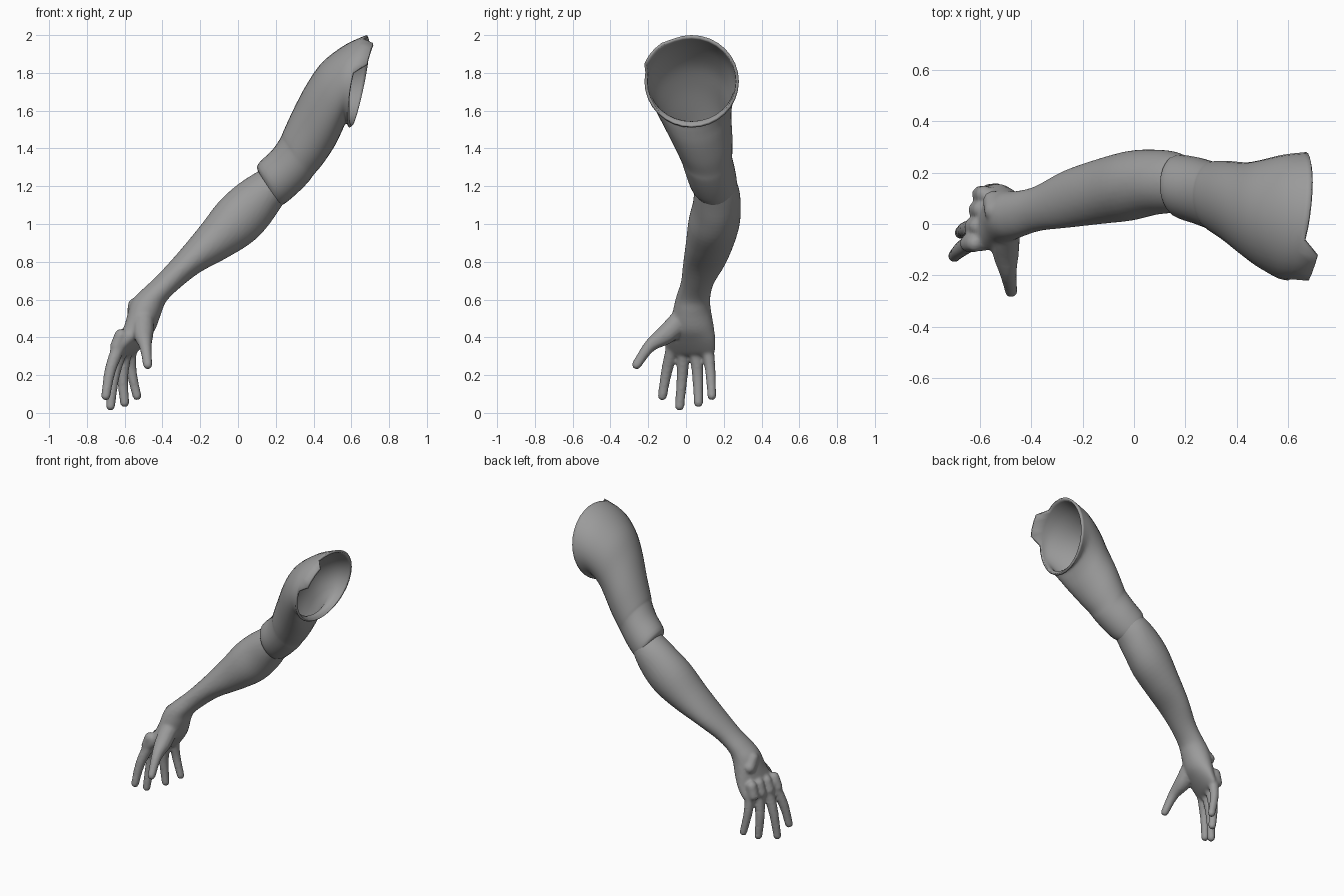
import bpy, bmesh, math
from mathutils import Vector

default = bpy.data.objects.get("Cube")
if default:
    bpy.data.objects.remove(default)

GREY = (0.33, 0.33, 0.33, 1)
skin = bpy.data.materials.new("plain grey")
skin.use_nodes = True
skin.diffuse_color = GREY
skin.node_tree.nodes["Principled BSDF"].inputs["Base Color"].default_value = GREY


def spline(rows, steps):
    """Pass a smooth curve through rows of equal length."""
    out = []
    last = len(rows) - 1
    for i in range(last):
        a, b = rows[max(i - 1, 0)], rows[i]
        c, d = rows[i + 1], rows[min(i + 2, last)]
        for k in range(steps):
            t = k / steps
            out.append([q + t / 2 * (r - p + t * (2*p - 5*q + 4*r - s + t * (3*(q - r) + s - p)))
                        for p, q, r, s in zip(a, b, c, d)])
    return out + [rows[last]]


def loft(bm, rows, sides, close_start, steps=4):
    """Skin rings given by upper edge, lower edge, front, back and skew."""
    rings = []
    for ux, uz, lx, lz, front, back, skew in spline(rows, steps):
        ring = []
        for k in range(sides):
            angle = math.tau * k / sides
            up = math.cos(angle) / 2
            side = math.sin(angle) * (back - front) / 2
            ring.append(bm.verts.new(((ux + lx) / 2 + (ux - lx) * up + skew * side,
                                      (front + back) / 2 + side,
                                      (uz + lz) / 2 + (uz - lz) * up)))
        rings.append(ring)
    for r, s in zip(rings, rings[1:]):
        for k in range(sides):
            n = (k + 1) % sides
            bm.faces.new((r[k], r[n], s[n], s[k]))
    bm.faces.new(rings[-1])
    if close_start:
        bm.faces.new(rings[0])
    return rings


def digit(bm, path):
    """Chain of overlapping balls; each point is x, y, z, radius."""
    for x, y, z, radius in spline(path, 8):
        made = bmesh.ops.create_icosphere(bm, subdivisions=2, radius=radius)
        bmesh.ops.translate(bm, verts=made["verts"], vec=Vector((x, y, z)))


def finish(bm, name):
    bmesh.ops.recalc_face_normals(bm, faces=bm.faces[:])
    mesh = bpy.data.meshes.new(name)
    bm.to_mesh(mesh)
    bm.free()
    mesh.materials.append(skin)
    mesh.shade_smooth()
    obj = bpy.data.objects.new(name, mesh)
    bpy.context.scene.collection.objects.link(obj)
    return obj


# Shoulder and upper arm: a hollow sleeve, open at the shoulder
upper_rows = [
    (.68, 2.0, .59, 1.51, -.22, .28, .14),
    (.57, 1.95, .57, 1.53, -.21, .27, .05),
    (.45, 1.86, .545, 1.48, -.175, .25, 0),
    (.37, 1.75, .51, 1.41, -.13, .24, 0),
    (.30, 1.62, .45, 1.32, -.075, .245, 0),
    (.24, 1.49, .40, 1.26, -.035, .245, 0),
    (.225, 1.455, .37, 1.22, -.02, .245, 0),
    (.18, 1.39, .31, 1.16, 0, .26, 0),
    (.105, 1.315, .25, 1.11, .025, .27, 0),
    (.11, 1.27, .21, 1.09, .06, .26, 0),
]
bm = bmesh.new()
rim = loft(bm, upper_rows, 32, False)[0]
# Small flange at the front of the opening
for v in rim:
    if v.co.y < -.08 and v.co.z > 1.84:
        v.co.x += .06
        v.co.y -= .02
arm = finish(bm, "upper_arm")
wall = arm.modifiers.new("wall", 'SOLIDIFY')
wall.thickness = .015
wall.offset = -1

# Forearm, wrist and palm
forearm_rows = [
    (.19, 1.32, .29, 1.18, .06, .24, 0),
    (.10, 1.275, .225, 1.085, .045, .28, 0),
    (0, 1.21, .155, .985, .035, .29, 0),
    (-.1, 1.12, .07, .90, .013, .285, 0),
    (-.2, .99, -.06, .82, 0, .255, 0),
    (-.32, .845, -.2, .745, -.015, .21, 0),
    (-.43, .725, -.31, .66, -.027, .15, 0),
    (-.51, .65, -.38, .59, -.05, .13, 0),
    (-.565, .59, -.405, .53, -.065, .13, 0),
    (-.59, .5, -.44, .44, -.085, .145, .1),
    (-.61, .42, -.49, .38, -.105, .155, .25),
    (-.635, .35, -.55, .32, -.105, .155, .35),
    (-.63, .31, -.58, .3, -.09, .14, .35),
]
bm = bmesh.new()
loft(bm, forearm_rows, 32, True)

# Fingers and thumb: root, middle and tip of each
digits = {
    "index": [(-.62, -.06, .38, .04), (-.675, -.1, .23, .032), (-.7, -.125, .09, .026)],
    "middle": [(-.61, -.01, .37, .04), (-.655, -.02, .2, .032), (-.675, -.034, .036, .026)],
    "ring": [(-.59, .05, .37, .04), (-.61, .062, .2, .032), (-.6, .066, .054, .026)],
    "little": [(-.57, .11, .38, .038), (-.565, .128, .23, .03), (-.535, .137, .09, .025)],
    "thumb": [(-.5, -.02, .5, .06), (-.5, -.1, .42, .055), (-.49, -.19, .355, .035),
              (-.478, -.262, .255, .026)],
}
for path in digits.values():
    digit(bm, path)

# Knuckle line and wrist bone
for y in (-.075, -.01, .055, .115):
    digit(bm, [(-.605 + .2 * y, y, .41, .036), (-.625 + .25 * y, y, .35, .036)])
digit(bm, [(-.545, .05, .57, .04), (-.55, .09, .52, .04)])

hand = finish(bm, "forearm_and_hand")
blend = hand.modifiers.new("blend", 'REMESH')
blend.mode = 'VOXEL'
blend.voxel_size = .009
blend.use_smooth_shade = True
soften = hand.modifiers.new("soften", 'SMOOTH')
soften.factor = .5
soften.iterations = 6
